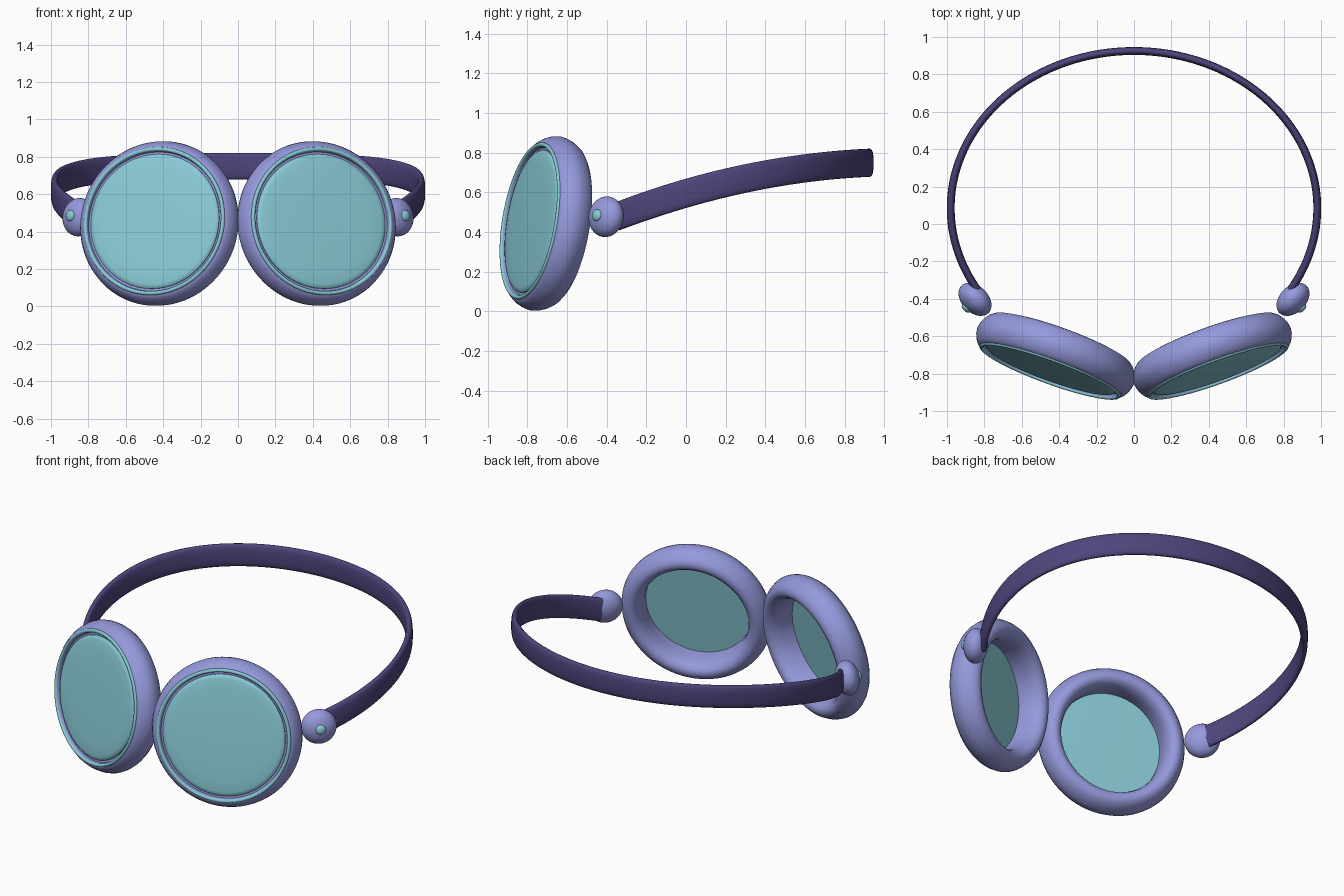
import bpy, bmesh, math
from mathutils import Vector, Matrix

if "Cube" in bpy.data.objects:
    bpy.data.objects.remove(bpy.data.objects["Cube"])


def material(name, rgb):
    m = bpy.data.materials.new(name)
    m.diffuse_color = (*rgb, 1)
    m.use_nodes = True
    m.node_tree.nodes["Principled BSDF"].inputs["Base Color"].default_value = m.diffuse_color
    return m


LAVENDER = material("lavender", (0.30, 0.32, 0.71))
PURPLE = material("dark_purple", (0.075, 0.060, 0.20))
TEAL = material("pale_teal", (0.25, 0.59, 0.67))


def finish(name, bm, mat, matrix=Matrix()):
    bmesh.ops.remove_doubles(bm, verts=bm.verts, dist=1e-5)
    bmesh.ops.recalc_face_normals(bm, faces=bm.faces)
    me = bpy.data.meshes.new(name)
    bm.to_mesh(me)
    bm.free()
    for p in me.polygons:
        p.use_smooth = True
    me.set_sharp_from_angle(angle=math.radians(40))
    me.materials.append(mat)
    ob = bpy.data.objects.new(name, me)
    ob.matrix_world = matrix
    bpy.context.collection.objects.link(ob)
    return ob


def skin(bm, rings, close_u, close_v):
    """Join rows of points with quads."""
    vs = [[bm.verts.new(p) for p in r] for r in rings]
    n, k = len(vs), len(vs[0])
    for i in range(n if close_u else n - 1):
        for j in range(k if close_v else k - 1):
            a, b = vs[i], vs[(i + 1) % n]
            bm.faces.new((a[j], a[(j + 1) % k], b[(j + 1) % k], b[j]))
    return vs


def lathe(name, profile, mat, matrix, closed=True, steps=96):
    bm = bmesh.new()
    rings = []
    for i in range(steps):
        a = 2 * math.pi * i / steps
        rings.append([(r * math.cos(a), r * math.sin(a), t) for r, t in profile])
    skin(bm, rings, True, closed)
    return finish(name, bm, mat, matrix)


def facing(pos, direction):
    q = Vector(direction).to_track_quat('Z', 'Y')
    return Matrix.Translation(pos) @ q.to_matrix().to_4x4()


def ellipsoid(name, radii, mat, matrix):
    bm = bmesh.new()
    bmesh.ops.create_uvsphere(bm, u_segments=40, v_segments=24, radius=1)
    bmesh.ops.scale(bm, vec=radii, verts=bm.verts)
    return finish(name, bm, mat, matrix)


# (radius, distance along the eye axis), front is positive
CUP = [(0.318, 0.06), (0.316, 0.0), (0.320, -0.04), (0.331, -0.072), (0.348, -0.092),
       (0.370, -0.100), (0.392, -0.095), (0.413, -0.079), (0.430, -0.053),
       (0.441, -0.025), (0.445, 0.0), (0.441, 0.025), (0.431, 0.050),
       (0.418, 0.070), (0.405, 0.082), (0.395, 0.085), (0.380, 0.084),
       (0.376, 0.068), (0.355, 0.066)]
RIM = [(0.390 + 0.011 * math.cos(a), 0.083 + 0.011 * math.sin(a))
       for a in (2 * math.pi * i / 12 for i in range(12))]
LENS = [(0, 0.094), (0.15, 0.093), (0.28, 0.089), (0.34, 0.085), (0.357, 0.081),
        (0.364, 0.073), (0.364, 0.062), (0.31, 0.060), (0, 0.066)]

for s, side in ((1, "right"), (-1, "left")):
    # eye cup, trim ring and lens, turned outward and slightly up
    eye = facing((0.42 * s, -0.707, 0.443), (0.337 * s, -0.928, 0.156))
    lathe(side + "_eye_cup", CUP, LAVENDER, eye)
    lathe(side + "_lens_rim", RIM, TEAL, eye)
    lathe(side + "_lens", LENS, TEAL, eye, closed=False)
    # flattened hinge knob with a stud
    d = Vector((0.70 * s, -0.70, 0.12)).normalized()
    knob = Vector((0.85 * s, -0.403, 0.477))
    ellipsoid(side + "_hinge_knob", (0.103, 0.103, 0.07), LAVENDER, facing(knob, d))
    ellipsoid(side + "_hinge_stud", (0.030, 0.030, 0.018), TEAL,
              facing(knob + d * 0.066, d))


# head strap: oval section swept along a rising elliptical arc
def strap_point(a):
    y = 0.085 + 0.84 * math.sin(a)
    return Vector((0.98 * math.cos(a), y, 0.595 + 0.289 * y - 0.132 * y * y))


bm = bmesh.new()
rows = []
start, end, count = math.radians(-31.5), math.radians(211.5), 120
for i in range(count + 1):
    a = start + (end - start) * i / count
    p = strap_point(a)
    tan = (strap_point(a + 0.001) - strap_point(a - 0.001)).normalized()
    out = tan.cross(Vector((0, 0, 1))).normalized()
    up = out.cross(tan)
    row = []
    for j in range(24):
        b = 2 * math.pi * j / 24
        c, sn = math.cos(b), math.sin(b)
        row.append(p + out * 0.021 * math.copysign(abs(c) ** 0.75, c)
                   + up * 0.071 * math.copysign(abs(sn) ** 0.75, sn))
    rows.append(row)
vs = skin(bm, rows, False, True)
bm.faces.new(vs[0])
bm.faces.new(vs[-1])
finish("head_strap", bm, PURPLE)
